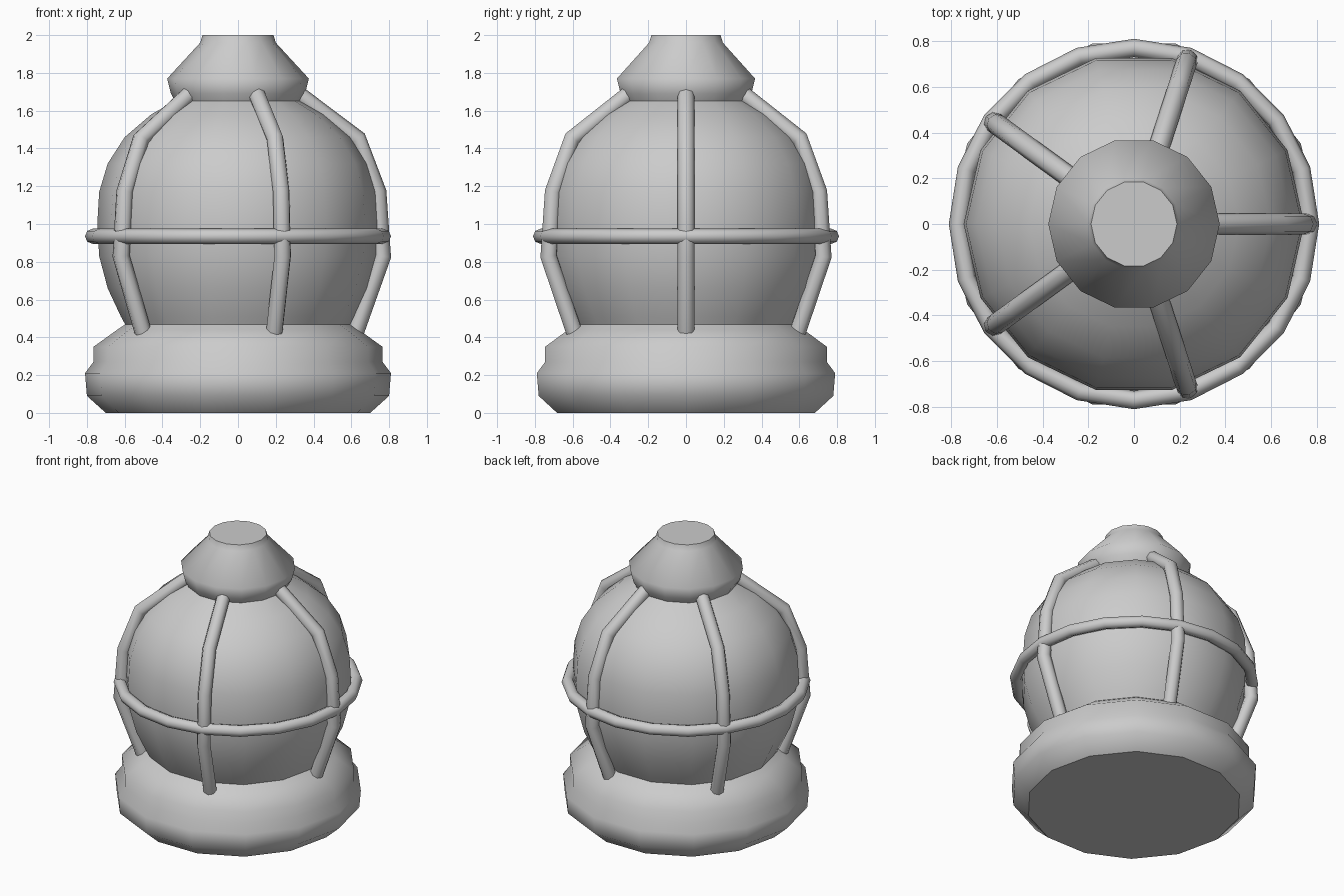
import bpy, bmesh
from math import sin, cos, tau

cube = bpy.data.objects.get("Cube")
if cube:
    bpy.data.objects.remove(cube, do_unlink=True)

# One plain grey for the whole lamp
grey = bpy.data.materials.new("light grey")
grey.use_nodes = True
grey.diffuse_color = (0.6, 0.6, 0.6, 1)
grey.node_tree.nodes["Principled BSDF"].inputs["Base Color"].default_value = (0.6, 0.6, 0.6, 1)


def add_object(name, mesh):
    obj = bpy.data.objects.new(name, mesh)
    bpy.context.collection.objects.link(obj)
    if not mesh.materials:
        mesh.materials.append(grey)
    return obj


def skin(name, rings, closed=False):
    """Bridge rings of points into a smooth tube; open tubes get flat, sharp ends."""
    bm = bmesh.new()
    loops = [[bm.verts.new(p) for p in ring] for ring in rings]
    n = len(loops[0])
    pairs = list(zip(loops, loops[1:]))
    if closed:
        pairs.append((loops[-1], loops[0]))
    for a, b in pairs:
        for i in range(n):
            j = (i + 1) % n
            bm.faces.new((a[i], a[j], b[j], b[i])).smooth = True
    if not closed:
        for end in (loops[0], loops[-1]):
            for edge in bm.faces.new(end).edges:
                edge.smooth = False
    bmesh.ops.recalc_face_normals(bm, faces=bm.faces)
    mesh = bpy.data.meshes.new(name)
    bm.to_mesh(mesh)
    bm.free()
    return add_object(name, mesh)


def circle(r, z, sides):
    return [(r * cos(tau * i / sides), r * sin(tau * i / sides), z) for i in range(sides)]


def lathe(name, profile, sides=14):
    return skin(name, [circle(r, z, sides) for r, z in profile])


# Stepped base, glass globe and top cap
lathe("base", [(0.70, 0), (0.80, 0.09), (0.81, 0.21), (0.765, 0.27),
               (0.765, 0.35), (0.64, 0.44), (0.58, 0.48)])
lathe("globe", [(0.56, 0.40), (0.62, 0.51), (0.69, 0.66), (0.735, 0.83), (0.745, 1.0),
                (0.735, 1.17), (0.69, 1.32), (0.60, 1.46), (0.46, 1.58), (0.30, 1.67)])
lathe("cap", [(0.33, 1.645), (0.355, 1.69), (0.375, 1.77), (0.20, 1.96), (0.188, 2.0)])

# Horizontal guard ring
segments = 20
rings = []
for k in range(segments):
    a = tau * k / segments
    rings.append([((0.77 + x) * cos(a), (0.77 + x) * sin(a), 0.935 + y)
                  for x, y, _ in circle(0.04, 0, 8)])
skin("guard_ring", rings, closed=True)

# Five bent guard bars: a mitred tube in the xz plane, turned around the axis
path = [(0.32, 1.685), (0.635, 1.45), (0.74, 1.17), (0.765, 0.83), (0.615, 0.41)]
rings = []
for k, (px, pz) in enumerate(path):
    ax, az = path[max(k - 1, 0)]
    bx, bz = path[min(k + 1, len(path) - 1)]
    length = ((bx - ax) ** 2 + (bz - az) ** 2) ** 0.5
    nx, nz = (az - bz) / length, (bx - ax) / length
    rings.append([(px + u * nx, v, pz + u * nz) for u, v, _ in circle(0.046, 0, 8)])
bar = skin("guard_bar_1", rings)
for k in range(1, 5):
    add_object(f"guard_bar_{k + 1}", bar.data).rotation_euler.z = tau * k / 5
